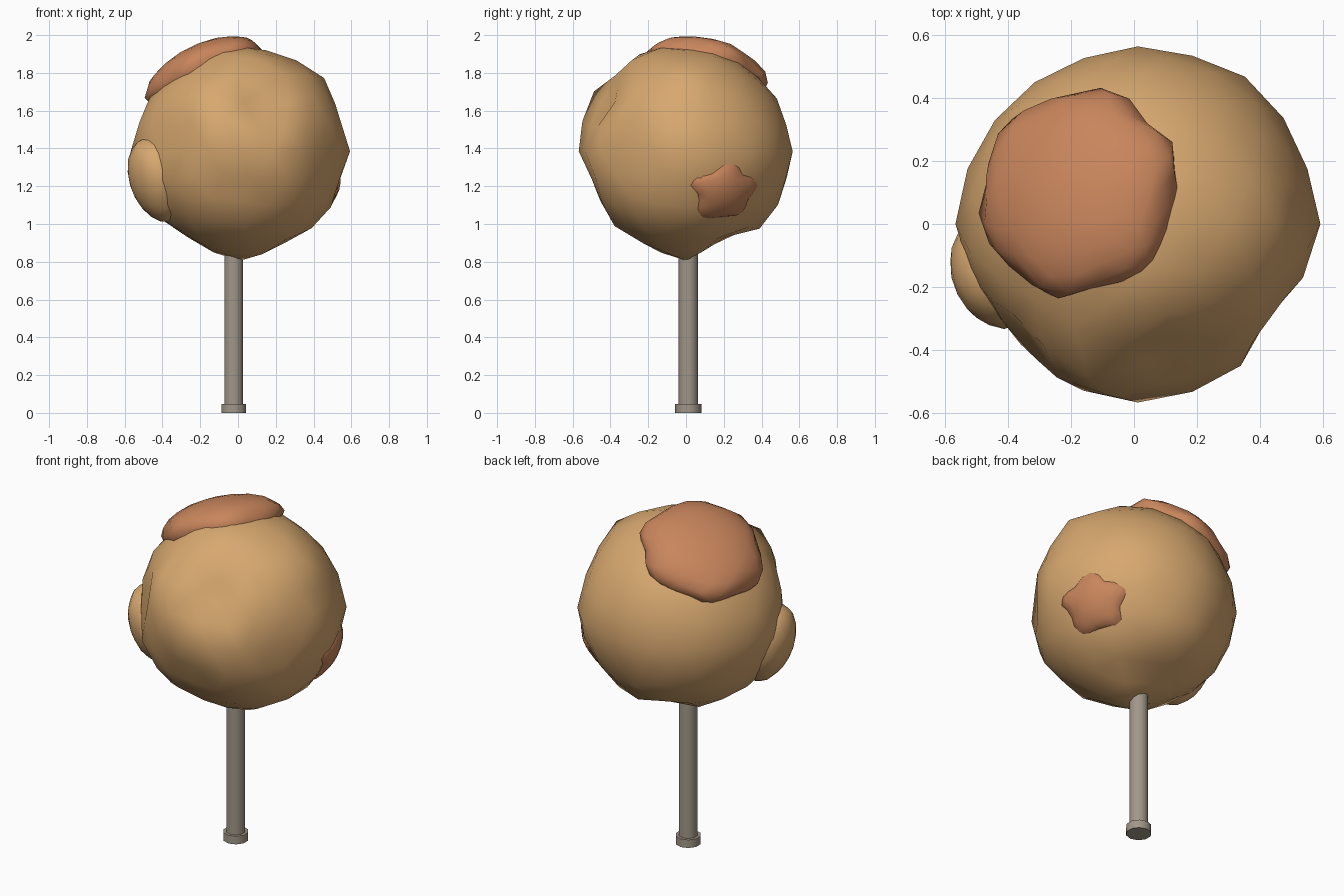
import bpy, bmesh, math, random
from mathutils import Vector

random.seed(4)
if "Cube" in bpy.data.objects:
    bpy.data.objects.remove(bpy.data.objects["Cube"], do_unlink=True)


def material(name, colour):
    mat = bpy.data.materials.new(name)
    mat.use_nodes = True
    mat.diffuse_color = (*colour, 1)
    mat.node_tree.nodes["Principled BSDF"].inputs["Base Color"].default_value = (*colour, 1)
    return mat


TAN = material("toasted tan", (0.68, 0.39, 0.16))
RUST = material("rust orange", (0.58, 0.235, 0.107))
GREY = material("warm grey", (0.36, 0.31, 0.25))
CENTRE = Vector((0.012, 0, 1.385))


def add_object(name, bm, mat):
    mesh = bpy.data.meshes.new(name)
    bm.to_mesh(mesh)
    bm.free()
    mesh.materials.append(mat)
    for poly in mesh.polygons:
        poly.use_smooth = True
    obj = bpy.data.objects.new(name, mesh)
    bpy.context.collection.objects.link(obj)
    return obj


def lumpy_ball(name):
    """Round head with broad bumps and dents pushed along the radius."""
    bumps = [  # direction, strength
        # outermost points
        ((1, 0, 0), 0.028), ((-1, 0, 0), 0.03), ((0, -1, 0), 0.022),
        ((0, 1, 0), 0.015), ((0, 0, -1), 0.035),
        # shoulders
        ((0.42, 0, 0.42), 0.04), ((0, -0.31, 0.5), 0.042), ((-0.15, -0.5, 0.25), 0.06),
        ((0, 0.4, -0.4), 0.02), ((0.42, 0, -0.4), 0.015), ((0.32, 0.49, 0), 0.03),
        ((0.49, 0.3, 0), 0.012), ((-0.47, 0.3, 0), 0.015), ((0.32, -0.47, 0), 0.02),
        # hollows
        ((0, -0.5, -0.17), -0.05), ((0.12, -0.42, 0.24), -0.08), ((0, -0.37, 0.38), -0.03),
        ((0, 0.2, -0.45), -0.075), ((0.42, -0.34, -0.02), -0.045),
        ((-0.38, -0.34, 0.08), -0.05), ((0, -0.25, -0.45), -0.025),
        ((0.22, 0, -0.5), -0.015), ((-0.27, 0, -0.45), -0.02),
    ]
    bm = bmesh.new()
    bmesh.ops.create_icosphere(bm, subdivisions=3, radius=1)
    for v in bm.verts:
        d = v.co.normalized()
        radius = 0.553 + random.uniform(-0.006, 0.006)
        for axis, strength in bumps:
            angle = d.angle(Vector(axis))
            radius += strength * math.exp(-(angle / 0.25) ** 2)
        v.co = CENTRE + d * radius
    return add_object(name, bm, TAN)


def patch(name, mat, direction, depth, size, lobes, wave, jitter):
    """Flattened blob with a wavy rim, sunk into the head along a direction."""
    n = Vector(direction).normalized()
    turn = n.to_track_quat('Z', 'Y')
    bm = bmesh.new()
    bmesh.ops.create_icosphere(bm, subdivisions=3, radius=1)
    for v in bm.verts:
        rim = 1 - abs(v.co.z)
        wobble = 1 + wave * rim * math.cos(lobes * math.atan2(v.co.y, v.co.x) - math.pi / 2)
        wobble += random.uniform(-jitter, jitter)
        local = Vector((v.co.x * size[0] * wobble, v.co.y * size[1] * wobble, v.co.z * size[2]))
        v.co = CENTRE + n * depth + turn @ local
    return add_object(name, bm, mat)


def post(name, radius, bottom, top):
    bm = bmesh.new()
    bmesh.ops.create_cone(bm, cap_ends=True, segments=10, radius1=radius, radius2=radius,
                          depth=top - bottom)
    bmesh.ops.translate(bm, verts=bm.verts, vec=(-0.023, 0.012, (top + bottom) / 2))
    obj = add_object(name, bm, GREY)
    bpy.ops.object.select_all(action='DESELECT')
    obj.select_set(True)
    bpy.context.view_layer.objects.active = obj
    bpy.ops.object.shade_smooth_by_angle(angle=math.radians(40))


# Head and the blobs growing from it
lumpy_ball("round_head")
patch("top_patch", RUST, (-0.4, 0.21, 0.89), 0.462, (0.33, 0.335, 0.148), 6, 0.04, 0.035)
patch("side_patch", RUST, (0.43, 0.205, -0.215), 0.485, (0.185, 0.17, 0.1), 5, 0.18, 0.05)
patch("side_lump", TAN, (-0.45, -0.15, -0.145), 0.485, (0.185, 0.23, 0.145), 3, 0.04, 0.02)

# Stick and its foot
post("stick", 0.052, 0.03, 0.95)
post("stick_foot", 0.069, 0, 0.048)
